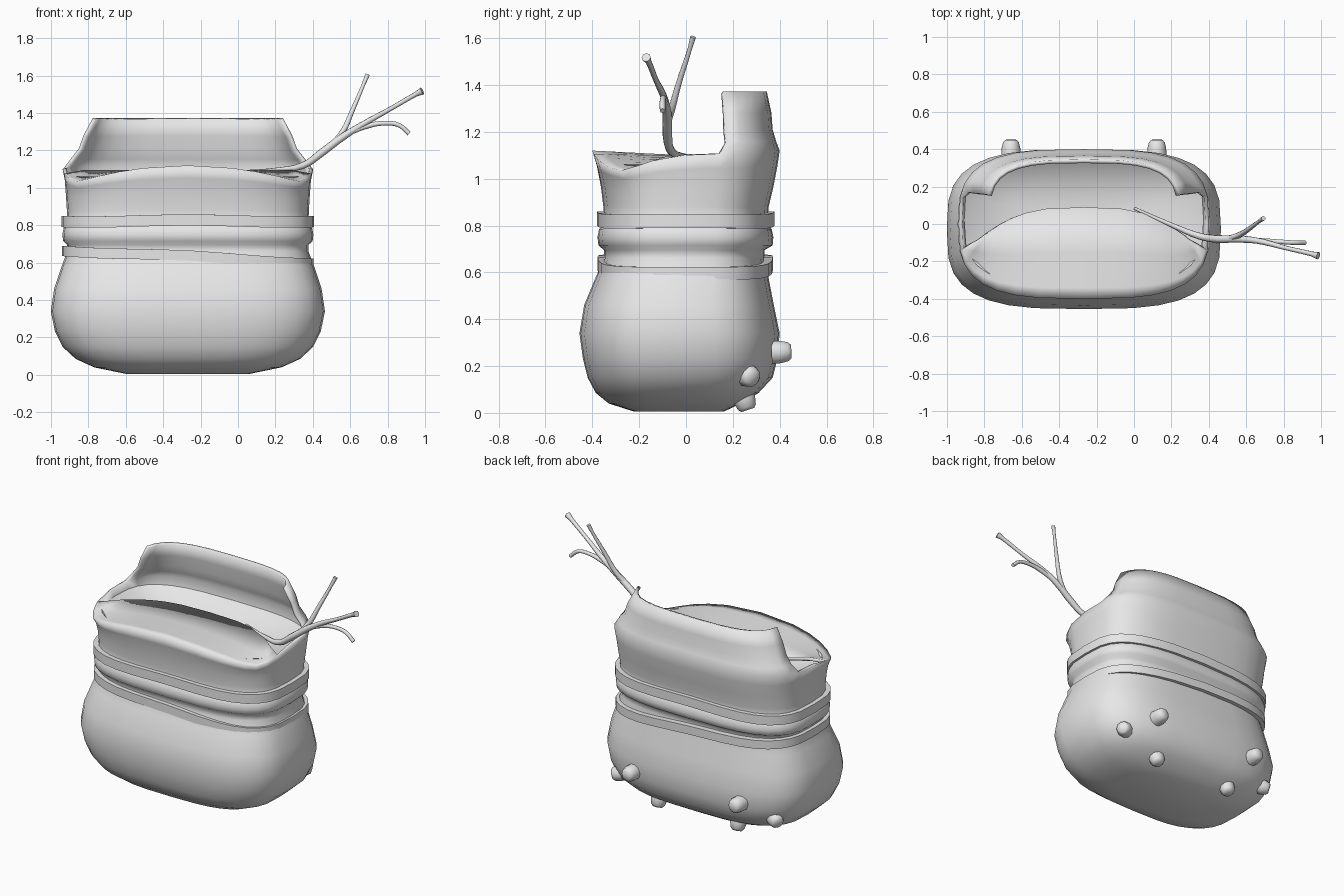
import bpy, bmesh, math
from mathutils import Vector

if "Cube" in bpy.data.objects:
    bpy.data.objects.remove(bpy.data.objects["Cube"])

N = 32          # columns around the bag
CX = -0.268     # bag centre in x
EXP = 2 / 3.2   # squareness of the cross-section

grey = bpy.data.materials.new("cloth_grey")
grey.diffuse_color = (0.8, 0.8, 0.8, 1)
grey.use_nodes = True
grey.node_tree.nodes["Principled BSDF"].inputs["Base Color"].default_value = grey.diffuse_color


def ring(a, yf, yb, z, cy=None):
    """Rounded-box cross-section, counter-clockwise from +x."""
    cy = (yf + yb) / 2 if cy is None else cy
    pts = []
    for i in range(N):
        t = 2 * math.pi * i / N
        c, s = round(math.cos(t), 6), round(math.sin(t), 6)
        x = math.copysign(abs(c) ** EXP, c) * a
        y = math.copysign(abs(s) ** EXP, s)
        pts.append(Vector((CX + x, cy + y * ((yb - cy) if s > 0 else (cy - yf)), z)))
    return pts


def finish(name, bm, angle=40):
    me = bpy.data.meshes.new(name)
    bm.to_mesh(me)
    bm.free()
    ob = bpy.data.objects.new(name, me)
    bpy.context.collection.objects.link(ob)
    me.materials.append(grey)
    bpy.ops.object.select_all(action='DESELECT')
    ob.select_set(True)
    bpy.context.view_layer.objects.active = ob
    bpy.ops.object.shade_smooth_by_angle(angle=math.radians(angle))
    return ob


def strip(bm, low, high, cols, closed=True):
    """Quads between two rows of vertices."""
    for k in range(len(cols) if closed else len(cols) - 1):
        i, j = cols[k], cols[(k + 1) % len(cols)]
        bm.faces.new((low[i], low[j], high[j], high[i]))


# Bag body: half width, front y, back y, height
levels = [
    (.33, -.22, .16, .005), (.50, -.33, .235, .04), (.60, -.385, .31, .085),
    (.67, -.42, .37, .15), (.71, -.44, .39, .23), (.733, -.455, .40, .34),
    (.715, -.435, .375, .46), (.675, -.385, .352, .58), (.645, -.35, .335, .66),
    (.645, -.35, .335, .695), (.667, -.374, .37, .715), (.671, -.378, .373, .75),
    (.665, -.372, .367, .782), (.645, -.352, .348, .81), (.647, -.353, .353, .88),
    (.652, -.363, .373, .96), (.658, -.38, .39, 1.04), (.67, -.40, .40, 1.10)]
bm = bmesh.new()
every = list(range(N))
rows = [[bm.verts.new(p) for p in ring(*l)] for l in levels]
for low, high in zip(rows, rows[1:]):
    strip(bm, low, high, every)
bm.faces.new(rows[0][::-1])
rim = rows[-1]
for i, v in enumerate(rim):                 # fold is high mid-front, low at front corners
    x, y = abs(v.co.x - CX), v.co.y
    if y > 0:
        dz = .02 * y / .4
    else:
        w = min(1, max(0, (-y - .07) / .2))
        dz = w * (.02 - .085 * min(1, x / .58) ** 2)
    v.co.z += dz
    rows[-2][i].co.z += dz * .6
    rows[-3][i].co.z += dz * .2

# Raised back collar, wrapping around both back corners
cols = list(range(1, N // 2))
low = rim
for a, yb, z in [(.63, .385, 1.16), (.59, .37, 1.21), (.565, .365, 1.28), (.515, .345, 1.372)]:
    pts = ring(a, -.3, yb, z, cy=.05)
    high = {i: bm.verts.new(pts[i]) for i in cols}
    strip(bm, low, high, cols, False)
    low = high

# Front flap folded back over the opening
cols = list(range(N // 2 + 1, N))
low = rim
for f in (.12, .5, 1):
    high = {}
    for i in cols:
        p = rim[i].co
        x = CX + (p.x - CX) * .84
        lip = Vector((x, .09 - .17 * (abs(x - CX) / .55) ** 3, 1.095))
        high[i] = bm.verts.new(p.lerp(lip, f))
    strip(bm, low, high, cols, False)
    low = high
bag = finish("bag_body", bm, 130)
sol = bag.modifiers.new("thickness", 'SOLIDIFY')
sol.thickness = 0.02
sol.offset = -1

# Inner lining sagging under the opening
bm = bmesh.new()
lining = [[bm.verts.new(p) for p in ring(*l)] for l in
          [(.64, -.33, .37, 1.06), (.55, -.27, .31, 1.01), (.40, -.15, .22, .97), (.2, -.05, .13, .95)]]
for low, high in zip(lining, lining[1:]):
    strip(bm, low, high, every)
bm.faces.new(lining[-1])
finish("inner_lining", bm, 60)


# Straps: flat bands around the waist
def strap(name, a, yf, yb, z0, z1, tilt):
    bm = bmesh.new()
    loops = []
    for inset, z in ((.04, z0), (0, z0), (0, z1), (.04, z1)):
        pts = ring(a - inset, yf + inset, yb - inset, z)
        for p in pts:
            p.z += tilt * (p.x - CX) + .006 * math.cos(6 * (p.x - CX))
        loops.append([bm.verts.new(p) for p in pts])
    for k in range(4):
        strip(bm, loops[k], loops[(k + 1) % 4], every)
    finish(name, bm, 35)


strap("upper_strap", .675, -.38, .377, .793, .853, 0)
strap("lower_strap", .672, -.378, .372, .605, .66, -.05)


# Studs on the lower back, mirrored about the bag centre
def stud(name, pos, direction):
    bm = bmesh.new()
    rot = Vector(direction).to_track_quat('Z', 'Y')
    prev = None
    for r, h in ((.052, -.04), (.05, .0), (.042, .032), (.03, .045)):
        cur = [bm.verts.new(Vector(pos) + rot @ Vector((r * math.cos(k * math.pi / 5),
               r * math.sin(k * math.pi / 5), h))) for k in range(10)]
        if prev:
            strip(bm, prev, cur, list(range(10)))
        else:
            bm.faces.new(cur[::-1])
        prev = cur
    bm.faces.new(prev)
    finish(name, bm, 50)


for side, label in ((1, "right"), (-1, "left")):
    stud(label + "_stud_high", (CX + side * .39, .405, .26), (0, 1, .05))
    stud(label + "_stud_outer", (CX + side * .57, .265, .16), (side * .8, .5, -.25))
    stud(label + "_stud_low", (CX + side * .29, .25, .055), (0, .3, -.9))


# Twig: tapered tubes with knobbed tips
def branch(name, pts):
    cu = bpy.data.curves.new(name, 'CURVE')
    cu.dimensions = '3D'
    cu.bevel_depth = 1
    cu.bevel_resolution = 2
    cu.resolution_u = 4
    cu.use_fill_caps = True
    sp = cu.splines.new('BEZIER')
    sp.bezier_points.add(len(pts) - 1)
    for bp, (x, y, z, r) in zip(sp.bezier_points, pts):
        bp.co = (x, y, z)
        bp.radius = r
        bp.handle_left_type = bp.handle_right_type = 'AUTO'
    ob = bpy.data.objects.new(name, cu)
    bpy.context.collection.objects.link(ob)
    cu.materials.append(grey)


branch("twig_main", [(0, .085, 1.085, .008), (.2, -.005, 1.095, .012), (.35, -.065, 1.12, .018),
                     (.45, -.08, 1.19, .021), (.55, -.08, 1.265, .02), (.66, -.09, 1.335, .016),
                     (.82, -.13, 1.425, .012), (.95, -.16, 1.5, .013), (.985, -.17, 1.518, .02)])
branch("twig_upper", [(.5, -.08, 1.23, .014), (.56, -.06, 1.30, .016), (.61, -.03, 1.41, .013),
                      (.67, .015, 1.55, .01), (.692, .03, 1.605, .013)])
branch("twig_lower", [(.6, -.085, 1.295, .012), (.69, -.09, 1.33, .014), (.78, -.095, 1.345, .012),
                      (.86, -.1, 1.335, .012), (.915, -.1, 1.29, .012)])
